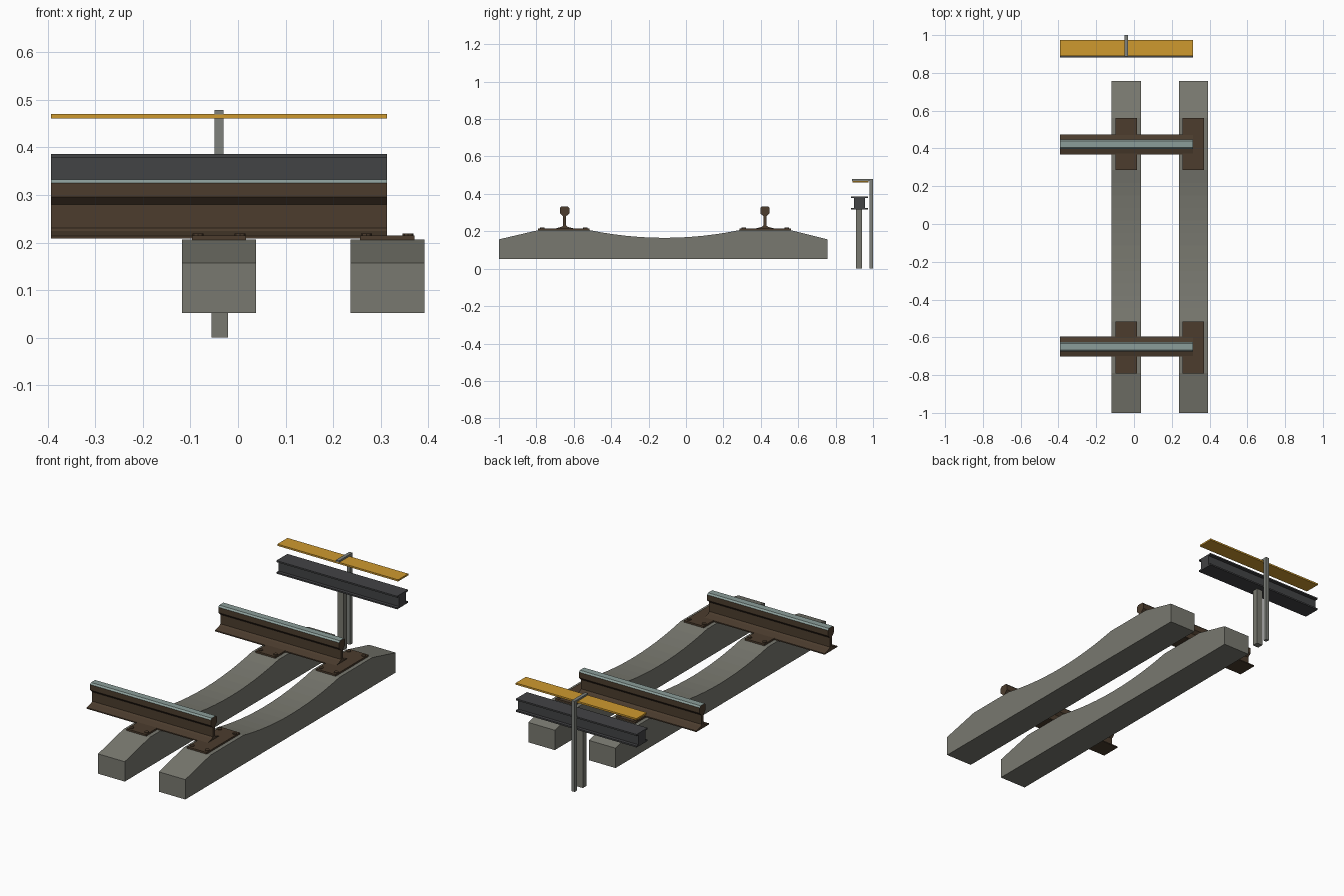
import bpy, bmesh
from mathutils import Vector

if "Cube" in bpy.data.objects:
    bpy.data.objects.remove(bpy.data.objects["Cube"])


def mat(name, r, g, b):
    m = bpy.data.materials.new(name)
    m.diffuse_color = (r, g, b, 1)
    m.use_nodes = True
    m.node_tree.nodes["Principled BSDF"].inputs["Base Color"].default_value = m.diffuse_color
    return m


concrete = mat("concrete", 0.19, 0.19, 0.16)
rust = mat("rusty_brown", 0.072, 0.046, 0.027)
steel = mat("polished_steel", 0.26, 0.34, 0.32)
dark = mat("dark_iron", 0.055, 0.056, 0.059)
yellow = mat("cover_yellow", 0.62, 0.32, 0.028)
grey = mat("bracket_grey", 0.21, 0.22, 0.20)


def extrude_x(name, profile, x0, x1, *mats):
    """Extrude a closed (y, z) profile along x."""
    bm = bmesh.new()
    face = bm.faces.new([bm.verts.new((x0, y, z)) for y, z in profile])
    out = bmesh.ops.extrude_face_region(bm, geom=[face])
    bmesh.ops.translate(bm, vec=(x1 - x0, 0, 0),
                        verts=[v for v in out["geom"] if isinstance(v, bmesh.types.BMVert)])
    bmesh.ops.recalc_face_normals(bm, faces=bm.faces)
    me = bpy.data.meshes.new(name)
    bm.to_mesh(me)
    bm.free()
    for m in mats:
        me.materials.append(m)
    ob = bpy.data.objects.new(name, me)
    bpy.context.collection.objects.link(ob)
    return ob


def box(name, x0, x1, y0, y1, z0, z1, m):
    return extrude_x(name, [(y0, z0), (y1, z0), (y1, z1), (y0, z1)], x0, x1, m)


def mirrored(half, yc):
    """Mirror a right half outline (bottom to top) into a closed profile."""
    return [(yc + y, z) for y, z in half] + [(yc - y, z) for y, z in reversed(half)]


RAIL_X = (-0.393, 0.313)
RAIL_Y = (-0.649, 0.422)
SLEEPERS = {"left": (-0.118, 0.038), "right": (0.237, 0.392)}
PLATE_X = (-0.040, 0.314)

# Concrete sleepers: sloped ends, flat rail seats, dipped middle
N = 12
yc, half = -0.115, 0.40
top = [(-1.0, 0.157), (-0.79, 0.206)]
for i in range(N + 1):
    u = -1 + 2 * i / N
    top.append((yc + half * u, 0.206 - 0.041 * (1 - u * u)))
top += [(0.56, 0.206), (0.757, 0.157)]
for side, (x0, x1) in SLEEPERS.items():
    extrude_x("sleeper_" + side, [(-1.0, 0.052)] + top + [(0.757, 0.052)][:], x0, x1, concrete)

# Running rails with polished head
rail_half = [(0.053, 0.208), (0.053, 0.214), (0.016, 0.224), (0.008, 0.231),
             (0.008, 0.280), (0.025, 0.296), (0.025, 0.325), (0.017, 0.333)]
for n, y in enumerate(RAIL_Y):
    rail = extrude_x(f"running_rail_{n + 1}", mirrored(rail_half, y), *RAIL_X, rust, steel)
    for p in rail.data.polygons:
        if p.normal.z > 0.3 and p.center.z > 0.31:
            p.material_index = 1

# Base plates and their bolts
for y in RAIL_Y:
    yp = y + 0.002 if y > 0 else y - 0.004
    for x in PLATE_X:
        box("base_plate", x - 0.057, x + 0.057, yp - 0.138, yp + 0.138, 0.203, 0.215, rust)
        for sx in (-1, 1):
            for sy in (-1, 1):
                bpy.ops.mesh.primitive_cylinder_add(
                    vertices=8, radius=0.0115, depth=0.012,
                    location=(x + sx * 0.044, yp + sy * 0.115, 0.213))
                bolt = bpy.context.object
                bolt.name = "plate_bolt"
                bolt.data.materials.append(rust)

# Conductor rail: broad-webbed I section
beam_half = [(0.046, 0.317), (0.046, 0.325), (0.029, 0.325),
             (0.029, 0.378), (0.046, 0.378), (0.046, 0.386)]
extrude_x("conductor_rail", mirrored(beam_half, 0.928), *RAIL_X, dark)

# Support post under the conductor rail
box("conductor_post", -0.056, -0.021, 0.909, 0.941, 0.0, 0.318, concrete)

# Protective cover board and the bent bracket holding it
box("cover_board", *RAIL_X, 0.890, 0.975, 0.461, 0.470, yellow)
extrude_x("cover_bracket",
          [(0.980, 0.0), (1.0, 0.0), (1.0, 0.479), (0.888, 0.479), (0.888, 0.4695), (0.980, 0.4695)],
          -0.049, -0.031, grey)
